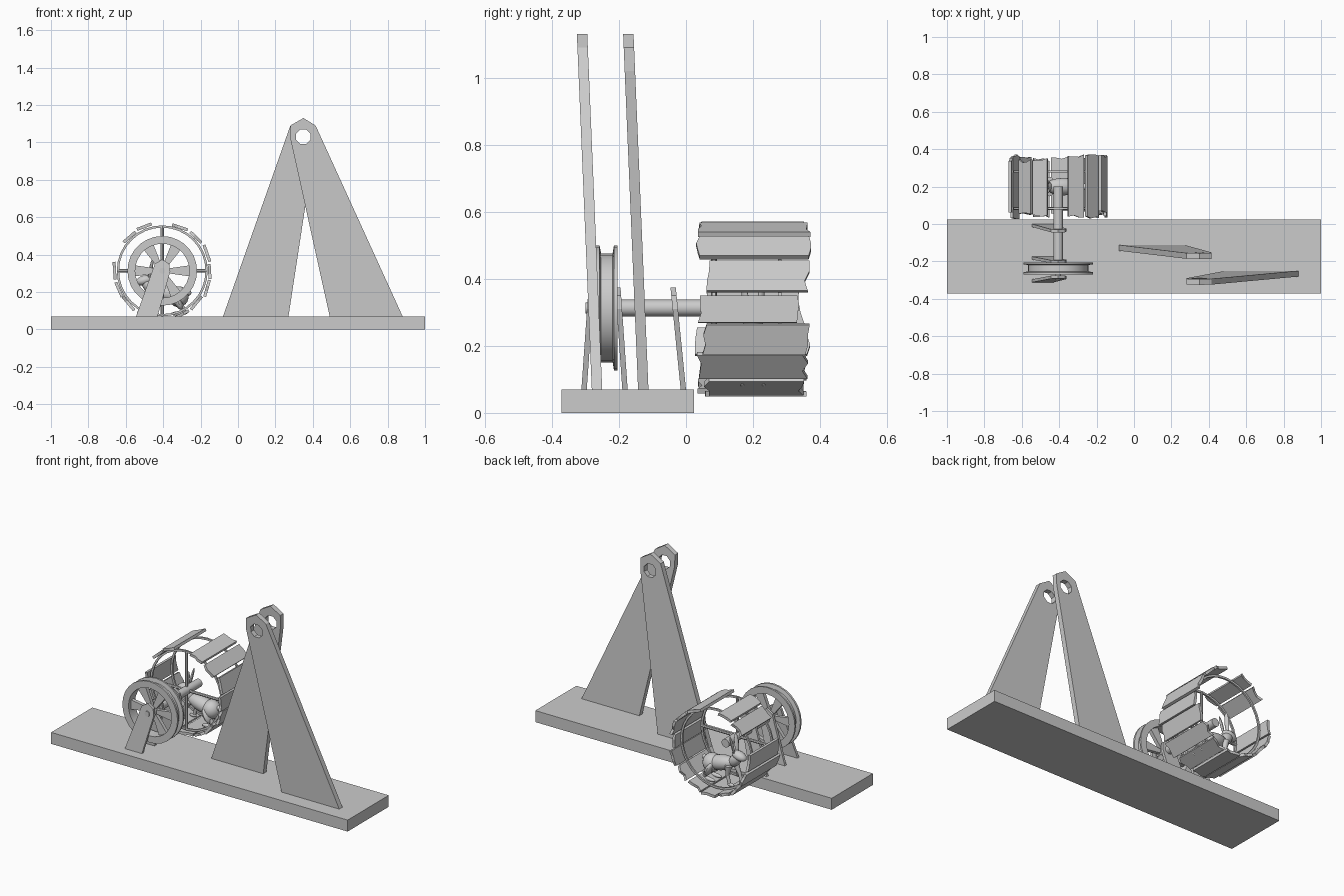
import bpy, bmesh, random
from math import sin, cos, pi, radians
from mathutils import Vector, Matrix

if "Cube" in bpy.data.objects:
    bpy.data.objects.remove(bpy.data.objects["Cube"])

random.seed(4)
AX, AZ = -0.405, 0.313          # shared axle centre
CENTRE = Vector((AX, 0, AZ))


def finish(name, bm, smooth=False):
    bmesh.ops.recalc_face_normals(bm, faces=bm.faces)
    me = bpy.data.meshes.new(name)
    bm.to_mesh(me)
    bm.free()
    ob = bpy.data.objects.new(name, me)
    bpy.context.collection.objects.link(ob)
    if smooth:
        bpy.ops.object.select_all(action='DESELECT')
        ob.select_set(True)
        bpy.context.view_layer.objects.active = ob
        bpy.ops.object.shade_smooth_by_angle(angle=radians(35))
    return ob


def slab(bm, loops, y0, y1, lean=0.0, matrix=None):
    """Extrude xz outlines (first is outer, others are holes) along y; lean shifts y per unit of z."""
    edges, start = [], []
    for pts in loops:
        vs = [bm.verts.new((x, y0, z)) for x, z in pts]
        start += vs
        edges += [bm.edges.new((vs[i - 1], vs[i])) for i in range(len(vs))]
    if len(loops) == 1:
        faces = [bm.faces.new(start)]
    else:
        res = bmesh.ops.triangle_fill(bm, edges=edges, use_beauty=True)
        faces = [g for g in res['geom'] if isinstance(g, bmesh.types.BMFace)]
    ext = bmesh.ops.extrude_face_region(bm, geom=faces, use_keep_orig=True)
    new = [g for g in ext['geom'] if isinstance(g, bmesh.types.BMVert)]
    for v in new:
        v.co.y += y1 - y0
    for v in start + new:
        v.co.y += lean * (v.co.z - 0.07)
        if matrix:
            v.co = matrix @ v.co


def lathe(name, profile, steps=28):
    """Spin a closed (radius, y) profile about the axle."""
    bm = bmesh.new()
    vs = [bm.verts.new((AX + r, y, AZ)) for r, y in profile]
    es = [bm.edges.new((vs[i - 1], vs[i])) for i in range(len(vs))]
    bmesh.ops.spin(bm, geom=vs + es, cent=CENTRE, axis=(0, 1, 0), angle=2 * pi, steps=steps)
    bmesh.ops.remove_doubles(bm, verts=bm.verts, dist=1e-4)
    return finish(name, bm, True)


def rod(bm, a, b, r1, r2=None, seg=12):
    a, b = Vector(a), Vector(b)
    q = (b - a).to_track_quat('Z', 'Y').to_matrix().to_4x4()
    bmesh.ops.create_cone(bm, cap_ends=True, segments=seg, radius1=r1, radius2=r1 if r2 is None else r2,
                          depth=(b - a).length, matrix=Matrix.Translation((a + b) / 2) @ q)


def lump(bm, a, b, r, flat=1.0):
    """Stretched ball spanning a to b."""
    a, b = Vector(a), Vector(b)
    q = (b - a).to_track_quat('Z', 'Y').to_matrix().to_4x4()
    s = Matrix.Diagonal((r, r * flat, (b - a).length / 2, 1))
    bmesh.ops.create_uvsphere(bm, u_segments=16, v_segments=10, radius=1,
                              matrix=Matrix.Translation((a + b) / 2) @ q @ s)


def ngon(cx, cz, r, n):
    return [(cx + r * cos(2 * pi * (i + .5) / n), cz + r * sin(2 * pi * (i + .5) / n)) for i in range(n)]


# Base board
bm = bmesh.new()
slab(bm, [[(-1, 0), (1, 0), (1, 0.07), (-1, 0.07)]], -0.372, 0.024)
finish("base_board", bm)

# Tall leaning frame legs with octagonal axle holes
hole = ngon(0.35, 1.03, 0.042, 8)
left = [(-0.08, .07), (.27, .07), (.415, 1.02), (.415, 1.09), (.35, 1.13), (.28, 1.09)]
right = [(.49, .07), (.88, .07), (.415, 1.09), (.35, 1.13), (.28, 1.09), (.28, 1.02)]
for name, pts, y in (("back_frame_leg", left, -.143), ("front_frame_leg", right, -.281)):
    bm = bmesh.new()
    slab(bm, [pts, hole], y, y + .031, -.042)
    finish(name, bm)

# Axle brackets
bracket = [(-.545, .07), (-.43, .07), (-.362, .31), (-.368, .35), (-.405, .374), (-.445, .35)]
for name, y, lean in (("bracket_front", -.312, .07), ("bracket_middle", -.19, -.07), ("bracket_back", -.016, -.1)):
    bm = bmesh.new()
    slab(bm, [bracket], y, y + .016, lean)
    finish(name, bm)

# Axle with a slim front pin
bm = bmesh.new()
rod(bm, (AX, -.3, AZ), (AX, -.2, AZ), .016, seg=16)
rod(bm, (AX, -.2, AZ), (AX, .2, AZ), .025, seg=20)
finish("axle", bm, True)

# Grooved pulley: rim, hub and wedge spokes
lathe("pulley_rim", [(.145, -.27), (.186, -.27), (.186, -.258), (.162, -.253), (.162, -.219),
                     (.186, -.215), (.186, -.205), (.145, -.205)])
lathe("pulley_hub", [(.014, -.262), (.03, -.262), (.03, -.213), (.014, -.213)], 16)
bm = bmesh.new()
for i in range(6):
    m = Matrix.Translation(CENTRE) @ Matrix.Rotation(i * pi / 3, 4, 'Y')
    slab(bm, [[(.02, -.011), (.15, -.03), (.15, .03), (.02, .011)]], -.248, -.226, 0, m)
finish("pulley_spokes", bm)

# Treadwheel hoops and cross spokes
for name, y in (("hoop_front", .083), ("hoop_back", .28)):
    lathe(name, [(.231, y - .005), (.243, y - .005), (.243, y + .005), (.231, y + .005)], 32)
bm = bmesh.new()
for i in range(4):
    d = Vector((cos(i * pi / 2), 0, sin(i * pi / 2)))
    p = CENTRE + Vector((0, .083, 0))
    rod(bm, p + d * .01, p + d * .24, .009, seg=8)
finish("treadwheel_spokes", bm, True)

# Ragged treadwheel planks, two missing
for i in range(16):
    if i in (4, 7):
        continue
    ang = 2 * pi * i / 16 + random.uniform(-.03, .03)
    w, r = random.uniform(.04, .048), random.uniform(.242, .25)
    lo, hi = random.uniform(.03, .075), random.uniform(.335, .368)
    jag = lambda: random.uniform(-.009, .009)
    us = (-w, -w * .35, w * .3, w)
    pts = [(lo + jag(), u) for u in us] + [(hi + jag(), u) for u in reversed(us)]
    frame = (Matrix.Translation(CENTRE) @ Matrix.Rotation(-ang, 4, 'Y') @ Matrix.Translation((r, 0, 0))
             @ Matrix.Rotation(random.uniform(-.1, .1), 4, 'Y')
             @ Matrix.Rotation(pi / 2, 4, 'Z'))
    # local x runs along the axle, local y is radial, local z tangential
    bm = bmesh.new()
    slab(bm, [pts], -.016, 0, 0, frame)
    finish(f"plank_{i:02d}", bm)

# Hare running inside the treadwheel, facing -x
bm = bmesh.new()
Y = .2
lump(bm, (-.275, Y, .165), (-.475, Y, .215), .047, .95)      # trunk
lump(bm, (-.265, Y, .165), (-.37, Y, .185), .056)            # rump
lump(bm, (-.44, Y, .19), (-.51, Y, .275), .032)              # neck
lump(bm, (-.455, Y, .275), (-.545, Y, .25), .031, .85)       # head
lump(bm, (-.285, Y, .19), (-.25, Y, .20), .016)              # tail
for s in (-1, 1):
    y = Y + s * .032
    lump(bm, (-.478, Y + s * .014, .265), (-.455, Y + s * .028, .38), .013, .6)   # ears
    lump(bm, (-.345, y, .195), (-.30, y, .105), .036, .55)       # thighs
    rod(bm, (-.305, y, .13), (-.285, y, .09), .015, .010)        # hocks
    lump(bm, (-.27, y, .088), (-.36, y, .083), .012)             # hind feet
    dx = s * .018
    rod(bm, (-.45, y * 1, .2), (-.46 + dx, y, .14), .02, .011)   # forelegs
    rod(bm, (-.46 + dx, y, .145), (-.475 + dx, y, .09), .011, .009)
    lump(bm, (-.46 + dx, y, .09), (-.505 + dx, y, .088), .011)   # forefeet
finish("hare", bm, True)
